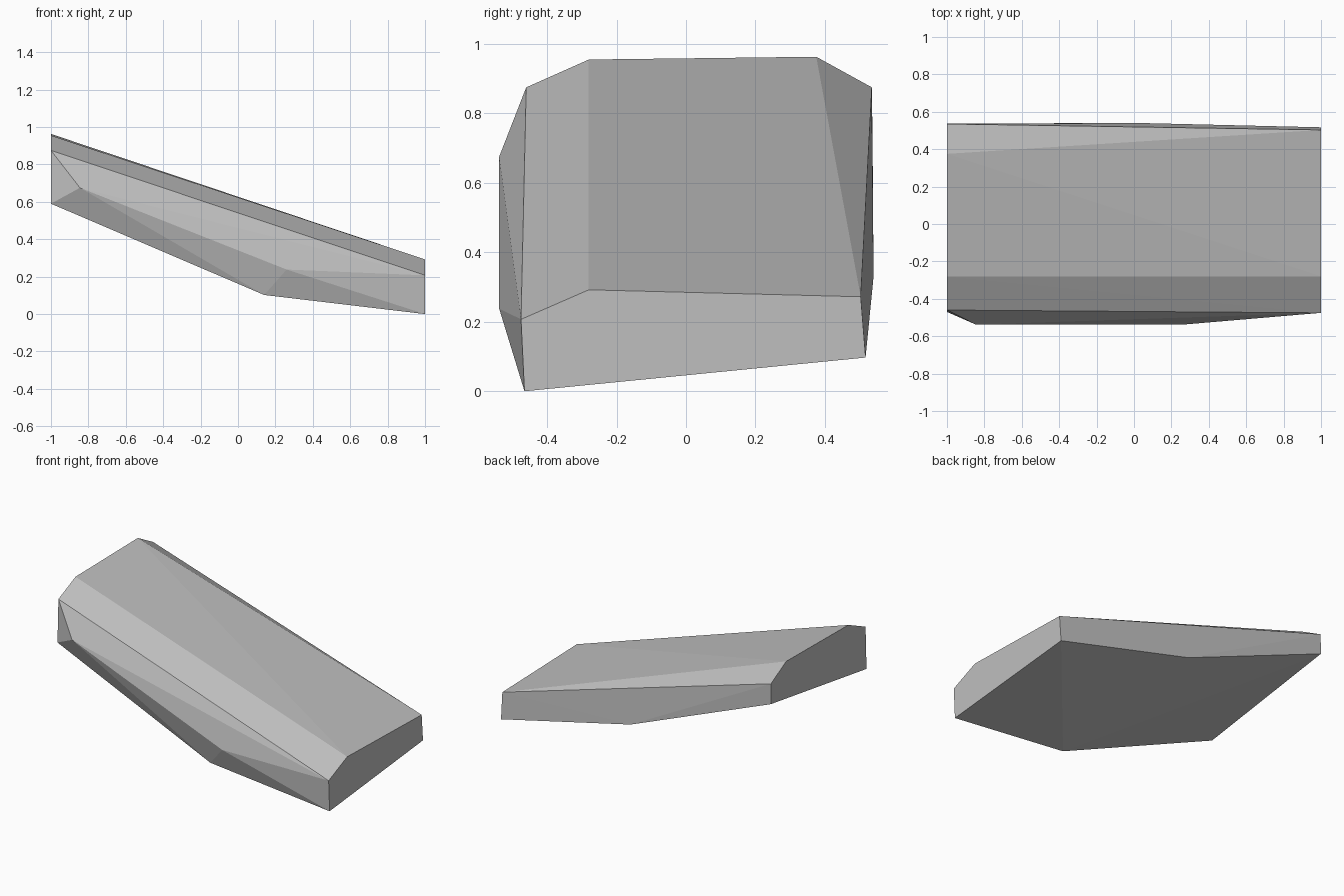
import bpy
import bmesh

cube = bpy.data.objects.get("Cube")
if cube:
    bpy.data.objects.remove(cube, do_unlink=True)

# Stone material
stone = bpy.data.materials.new("stone_grey")
stone.use_nodes = True
color = (0.52, 0.52, 0.52, 1)
stone.diffuse_color = color
stone.node_tree.nodes["Principled BSDF"].inputs["Base Color"].default_value = color

# End outlines as (y, z), from the lower front corner over the top to the back
high_end = [(-0.47, 0.59), (-0.46, 0.875), (-0.28, 0.955),
            (0.375, 0.963), (0.535, 0.875), (0.537, 0.74)]
low_end = [(-0.465, 0), (-0.475, 0.207), (-0.28, 0.292),
           (0.503, 0.272), (0.517, 0.097)]

# Bulging corners along the front and back flanks
flank_corners = [(-0.845, -0.538, 0.675), (0.26, -0.538, 0.238),
                 (0.14, -0.49, 0.102), (0.03, 0.54, 0.33)]

corners = ([(-1, y, z) for y, z in high_end]
           + [(1, y, z) for y, z in low_end] + flank_corners)

# Slanted slab wrapped tightly around its corners
bm = bmesh.new()
for corner in corners:
    bm.verts.new(corner)
bmesh.ops.convex_hull(bm, input=bm.verts[:])
bmesh.ops.dissolve_limit(bm, angle_limit=0.004, verts=bm.verts[:], edges=bm.edges[:])
bmesh.ops.recalc_face_normals(bm, faces=bm.faces[:])

mesh = bpy.data.meshes.new("rock_slab")
bm.to_mesh(mesh)
bm.free()
mesh.materials.append(stone)
rock = bpy.data.objects.new("rock_slab", mesh)
bpy.context.collection.objects.link(rock)
